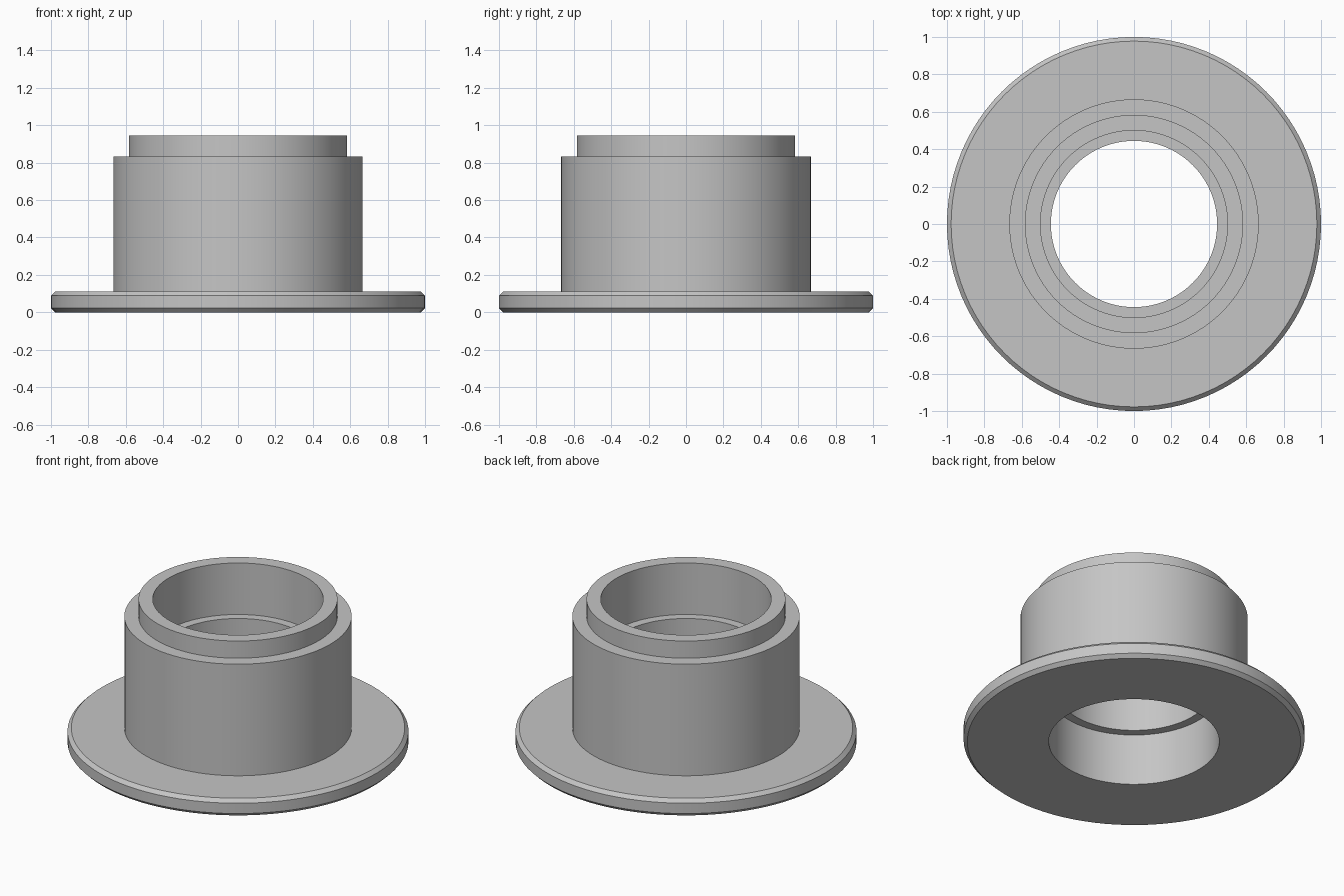
import bpy
import bmesh
import math

cube = bpy.data.objects.get("Cube")
if cube:
    bpy.data.objects.remove(cube, do_unlink=True)

U = 1 / 18        # design unit: the flange radius is 18 units
CHAMFER = 0.4
SEGMENTS = 96

# Plain grey metal
grey = bpy.data.materials.new("light grey")
grey.use_nodes = True
color = (0.56, 0.56, 0.56, 1)
grey.diffuse_color = color
grey.node_tree.nodes["Principled BSDF"].inputs["Base Color"].default_value = color

# Closed half-section (radius, height), outer side upwards, then down the bore
profile = [
    (9, 0), (18 - CHAMFER, 0), (18, CHAMFER),         # flange underside
    (18, 2 - CHAMFER), (18 - CHAMFER, 2), (12, 2),    # flange rim and top
    (12, 15), (10.5, 15),                             # barrel and shoulder
    (10.5, 17), (9, 17),                              # spigot
    (9, 11), (8, 11), (8, 6), (9, 6),                 # inner stop rib
]


def lathe(name, points, material):
    """Turn a closed section around the z axis."""
    bm = bmesh.new()
    verts = [bm.verts.new((r * U, 0, z * U)) for r, z in points]
    edges = [bm.edges.new((a, b)) for a, b in zip(verts, verts[1:] + verts[:1])]
    bmesh.ops.spin(bm, geom=verts + edges, cent=(0, 0, 0), axis=(0, 0, 1),
                   angle=math.tau, steps=SEGMENTS)
    bmesh.ops.remove_doubles(bm, verts=bm.verts, dist=1e-4)
    bmesh.ops.recalc_face_normals(bm, faces=bm.faces)
    mesh = bpy.data.meshes.new(name)
    bm.to_mesh(mesh)
    bm.free()
    mesh.materials.append(material)
    obj = bpy.data.objects.new(name, mesh)
    bpy.context.collection.objects.link(obj)
    return obj


bushing = lathe("flanged_bushing", profile, grey)

# Smooth round walls, crisp section corners
bpy.ops.object.select_all(action='DESELECT')
bushing.select_set(True)
bpy.context.view_layer.objects.active = bushing
bpy.ops.object.shade_smooth_by_angle(angle=math.radians(25))
